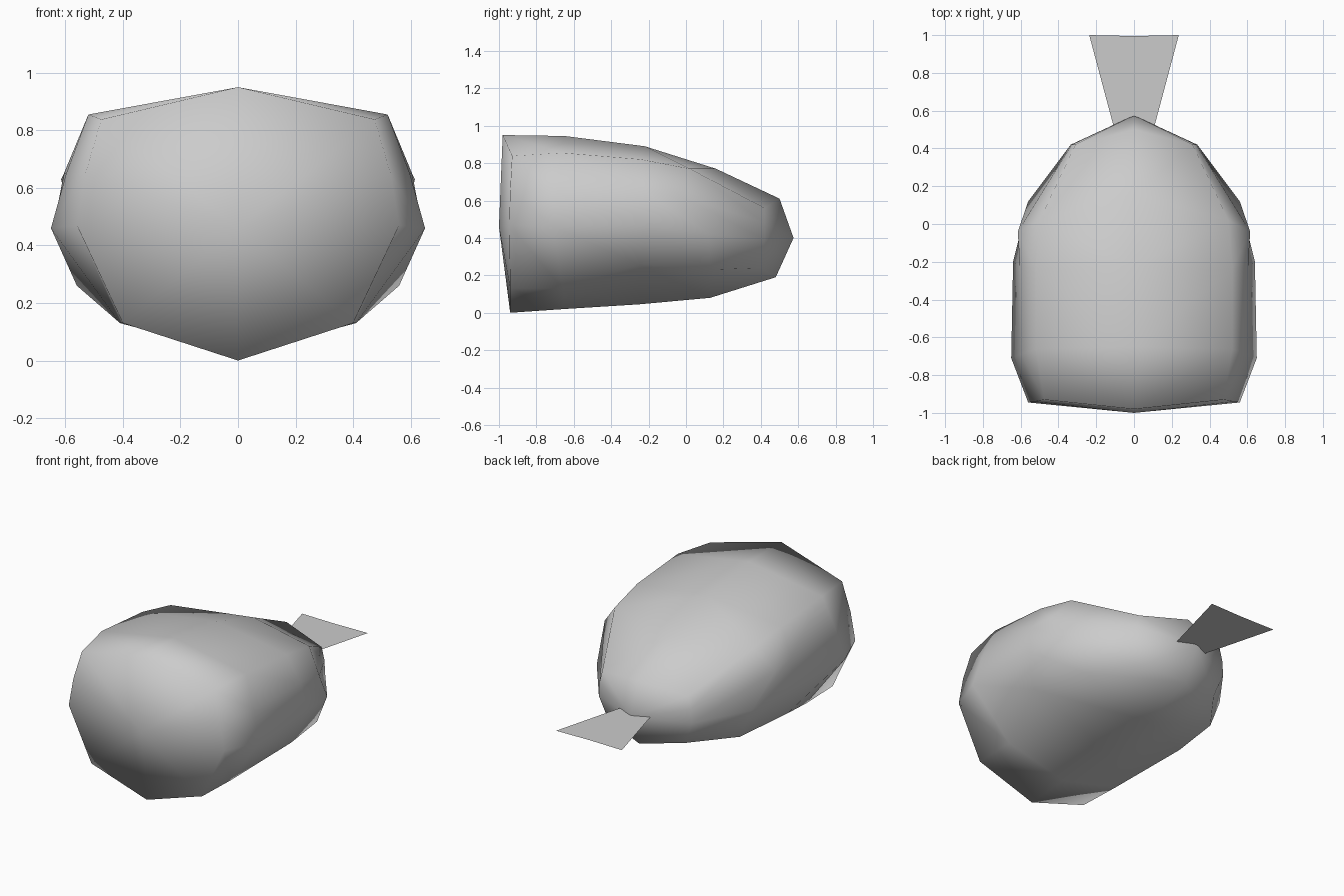
import bpy
import bmesh

if "Cube" in bpy.data.objects:
    bpy.data.objects.remove(bpy.data.objects["Cube"])


def make_object(name, bm, smooth):
    bmesh.ops.recalc_face_normals(bm, faces=bm.faces)
    mesh = bpy.data.meshes.new(name)
    bm.to_mesh(mesh)
    bm.free()
    obj = bpy.data.objects.new(name, mesh)
    bpy.context.collection.objects.link(obj)
    for p in mesh.polygons:
        p.use_smooth = smooth
    # Mirror the right half to the left
    mod = obj.modifiers.new("Mirror", 'MIRROR')
    mod.use_axis = (True, False, False)
    mod.use_clip = True
    mod.merge_threshold = 0.001
    return obj


# Body: half rings from front to back, each running from top to bottom
rings = [
    [(0, -.98, .95), (.475, -.93, .838), (.53, -.94, .65),
     (.56, -.945, .47), (.40, -.94, .13), (0, -.94, 0)],
    [(0, -.65, .945), (.52, -.66, .855), (.597, -.69, .65),
     (.65, -.71, .46), (.41, -.66, .13), (0, -.65, .02)],
    [(0, -.22, .89), (.52, -.24, .82), (.605, -.22, .65),
     (.64, -.20, .47), (.56, -.25, .26), (0, -.25, .045)],
    [(0, .16, .77), (.50, .02, .77), (.615, -.04, .63),
     (.56, .12, .42), (.48, .13, .23), (0, .13, .08)],
    [(0, .50, .61), (.31, .42, .56), (.33, .42, .48),
     (.335, .42, .39), (.28, .40, .24), (0, .48, .19)],
]
bm = bmesh.new()
grid = [[bm.verts.new(p) for p in ring] for ring in rings]
for a, b in zip(grid, grid[1:]):
    for i in range(len(a) - 1):
        bm.faces.new((a[i], a[i + 1], b[i + 1], b[i]))

# Front and rear caps: fans around one centre point
for ring, centre in ((grid[0], (0, -1, .46)), (grid[-1], (0, .575, .40))):
    c = bm.verts.new(centre)
    for i in range(len(ring) - 1):
        bm.faces.new((c, ring[i], ring[i + 1]))
make_object("body", bm, True)

# Tail: thin flat fan that starts inside the body
bm = bmesh.new()
outline = [(0, .45), (.09, .45), (.237, 1.0), (0, .995)]
bm.faces.new([bm.verts.new((x, y, .41)) for x, y in outline])
make_object("tail", bm, False)
